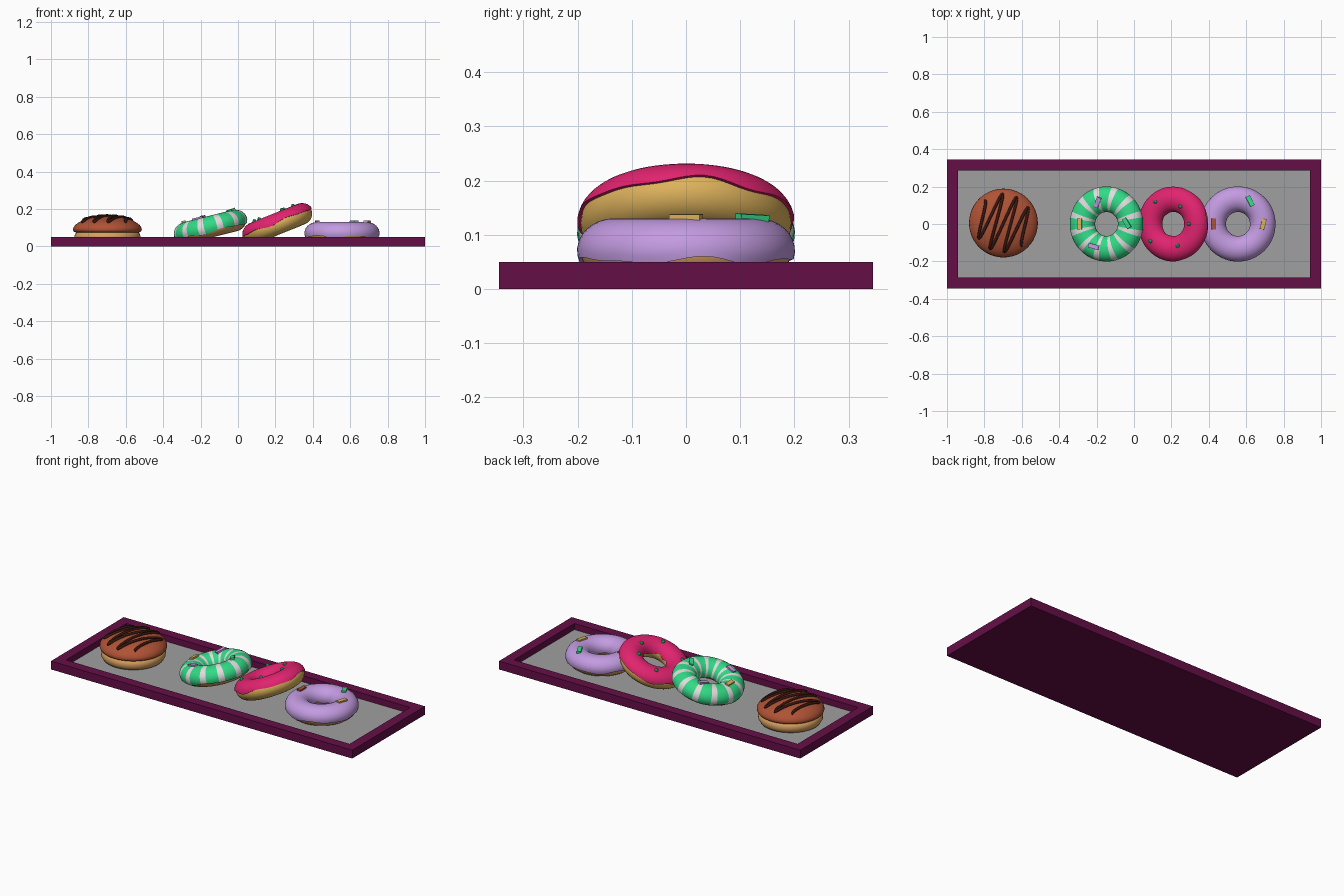
import bpy, bmesh, math
from mathutils import Matrix, Vector

if "Cube" in bpy.data.objects:
    bpy.data.objects.remove(bpy.data.objects["Cube"])


def material(name, rgb):
    m = bpy.data.materials.new(name)
    m.diffuse_color = (*rgb, 1)
    m.use_nodes = True
    m.node_tree.nodes["Principled BSDF"].inputs["Base Color"].default_value = m.diffuse_color
    return m


PLUM = material("plum", (0.13, 0.0045, 0.062))
GREY = material("grey", (0.35, 0.35, 0.35))
BROWN = material("brown_icing", (0.43, 0.085, 0.035))
CHOC = material("dark_chocolate", (0.04, 0.008, 0.005))
TAN = material("tan_dough", (0.68, 0.35, 0.115))
YELLOW = material("golden_dough", (0.73, 0.45, 0.107))
GREEN = material("green", (0.032, 0.70, 0.24))
WHITE = material("white", (0.75, 0.73, 0.73))
PINK = material("pink", (0.75, 0.017, 0.16))
LILAC = material("lilac", (0.546, 0.328, 0.752))


def finish(name, bm, mats, matrix=Matrix(), smooth=True):
    bmesh.ops.recalc_face_normals(bm, faces=bm.faces)
    me = bpy.data.meshes.new(name)
    bm.to_mesh(me)
    bm.free()
    ob = bpy.data.objects.new(name, me)
    bpy.context.collection.objects.link(ob)
    ob.matrix_world = matrix
    for m in mats:
        me.materials.append(m)
    if smooth:
        bpy.ops.object.select_all(action='DESELECT')
        ob.select_set(True)
        bpy.context.view_layer.objects.active = ob
        bpy.ops.object.shade_smooth_by_angle(angle=math.radians(45))
    return ob


# Tray: box with an inset recess and grey floor
FLOOR = 0.013
bm = bmesh.new()
bmesh.ops.create_cube(bm, size=1, matrix=Matrix.Translation((0, 0, 0.025))
                      @ Matrix.Diagonal((2, 0.69, 0.05, 1)))
top = max(bm.faces, key=lambda f: f.calc_center_median().z)
bmesh.ops.inset_region(bm, faces=[top], thickness=0.083)
floor = bmesh.ops.extrude_discrete_faces(bm, faces=[top])["faces"][0]
for v in floor.verts:
    v.co.z = FLOOR
floor.material_index = 1
finish("tray", bm, [PLUM, GREY], smooth=False)

# Ring-shaped parts: section(phi) gives the closed (radius, height) outline
R = 0.1325
N = 72


def ring(name, section, mats, matrix, rule=lambda j: 0):
    bm = bmesh.new()
    loops = []
    for j in range(N):
        a = 2 * math.pi * j / N
        loops.append([bm.verts.new((r * math.cos(a), r * math.sin(a), z))
                      for r, z in section(a)])
    n = len(loops[0])
    for j in range(N):
        p, q = loops[j], loops[(j + 1) % N]
        for i in range(n):
            k = (i + 1) % n
            bm.faces.new((p[i], q[i], q[k], p[k])).material_index = rule(j)
    return finish(name, bm, mats, matrix)


def dough_section(a):
    return [(R + 0.062 * math.cos(t), 0.056 * math.sin(t))
            for t in (2 * math.pi * i / 24 for i in range(24))]


def icing_section(edge):
    def section(a):
        low = math.radians(edge + 5 * math.sin(5 * a + 1) + 3 * math.sin(8 * a))
        pts = [(R + 0.059 * math.cos(low), 0.053 * math.sin(low))]
        for i in range(19):
            t = low + (math.pi - 2 * low) * i / 18
            pts.append((R + 0.0685 * math.cos(t), 0.0595 * math.sin(t)))
        pts.append((R - 0.059 * math.cos(low), 0.053 * math.sin(low)))
        return pts
    return section


def doughnut(name, x, z, tilt, edge, dough, icing, rule=lambda j: 0):
    m = Matrix.Translation((x, 0, z)) @ Matrix.Rotation(-math.radians(tilt), 4, 'Y')
    ring(name + "_dough", dough_section, [dough], m)
    ring(name + "_icing", icing_section(edge), icing, m, rule)
    return m


# Sprinkles: a small block (or bead) sitting on the icing at angles phi, theta
def sprinkle(name, m, phi, theta, mat, size=(0.024, 0.058, 0.012), turn=0, bead=False):
    p, t = math.radians(phi), math.radians(theta)
    place = (m @ Matrix.Rotation(p, 4, 'Z')
             @ Matrix.Translation((R + 0.07 * math.cos(t), 0, 0.061 * math.sin(t)))
             @ Matrix.Rotation(math.pi / 2 - t, 4, 'Y')
             @ Matrix.Rotation(math.radians(turn), 4, 'Z'))
    bm = bmesh.new()
    if bead:
        bmesh.ops.create_icosphere(bm, subdivisions=1, radius=0.012)
    else:
        bmesh.ops.create_cube(bm, size=1, matrix=Matrix.Diagonal((*size, 1)))
    finish(name, bm, [mat], place, smooth=False)


mint = doughnut("striped_doughnut", -0.147, 0.104, 14, -26, TAN, [GREEN, WHITE],
                lambda j: 1 if j % 6 in (2, 3) else 0)
rose = doughnut("pink_doughnut", 0.213, 0.121, 22, 9, YELLOW, [PINK])
lilac = doughnut("lilac_doughnut", 0.556, 0.071, 0, -18, TAN, [LILAC])

for i, (phi, th, mat, turn) in enumerate([(180, 90, YELLOW, 0), (107, 100, LILAC, 50),
                                          (245, 90, LILAC, 10), (2, 95, GREEN, 30)]):
    sprinkle(f"striped_sprinkle_{i}", mint, phi, th, mat, turn=turn)
for i, (phi, th) in enumerate([(0, 108), (57, 108), (-68, 95), (125, 80), (-140, 80)]):
    sprinkle(f"pink_sprinkle_{i}", rose, phi, th, GREEN, bead=True)
for i, (phi, th, mat, turn) in enumerate([(180, 90, BROWN, 0), (0, 88, YELLOW, -15),
                                          (62, 85, GREEN, -35)]):
    sprinkle(f"lilac_sprinkle_{i}", lilac, phi, th, mat, turn=turn)

# Bun: turned dough base and icing cap
BUN = Vector((-0.698, 0.005, 0))


def lathe(name, profile, mat):
    bm = bmesh.new()
    vs = [bm.verts.new((r, 0, z)) for r, z in profile]
    es = [bm.edges.new(e) for e in zip(vs, vs[1:])]
    bmesh.ops.spin(bm, geom=vs + es, axis=(0, 0, 1), cent=(0, 0, 0),
                   angle=2 * math.pi, steps=48)
    bmesh.ops.remove_doubles(bm, verts=bm.verts, dist=1e-5)
    finish(name, bm, [mat], Matrix.Translation(BUN))


CAP = [(0, 0.162), (0.05, 0.160), (0.09, 0.153), (0.125, 0.143), (0.152, 0.130),
       (0.172, 0.115), (0.182, 0.100), (0.184, 0.088), (0.179, 0.079), (0.165, 0.074), (0, 0.074)]
lathe("bun_base", [(0, FLOOR), (0.145, FLOOR), (0.166, 0.021), (0.176, 0.038),
                   (0.177, 0.056), (0.170, 0.072), (0.155, 0.08), (0, 0.08)], TAN)
lathe("bun_icing", CAP, BROWN)


# Chocolate drizzle: slanted zigzag laid on the cap
def cap_height(r):
    for (r0, z0), (r1, z1) in zip(CAP, CAP[1:]):
        if r <= r1:
            return z0 + (z1 - z0) * (r - r0) / (r1 - r0)
    return 0.1


STROKES = 7
path = []
for i in range(STROKES * 14 + 1):
    s = i / 14
    u = -0.135 + 0.27 * s / STROKES
    v = math.cos(math.pi * s) * math.sqrt(0.155 ** 2 - u * u)
    c, sn = math.cos(math.radians(-20)), math.sin(math.radians(-20))
    x, y = u * c - v * sn, u * sn + v * c
    path.append((x, y, cap_height(math.hypot(x, y)) + 0.003))
cu = bpy.data.curves.new("chocolate_drizzle", 'CURVE')
cu.dimensions = '3D'
cu.bevel_depth = 0.008
cu.bevel_resolution = 2
cu.use_fill_caps = True
sp = cu.splines.new('POLY')
sp.points.add(len(path) - 1)
for pt, co in zip(sp.points, path):
    pt.co = (*co, 1)
cu.materials.append(CHOC)
drizzle = bpy.data.objects.new("chocolate_drizzle", cu)
drizzle.location = BUN
bpy.context.collection.objects.link(drizzle)
